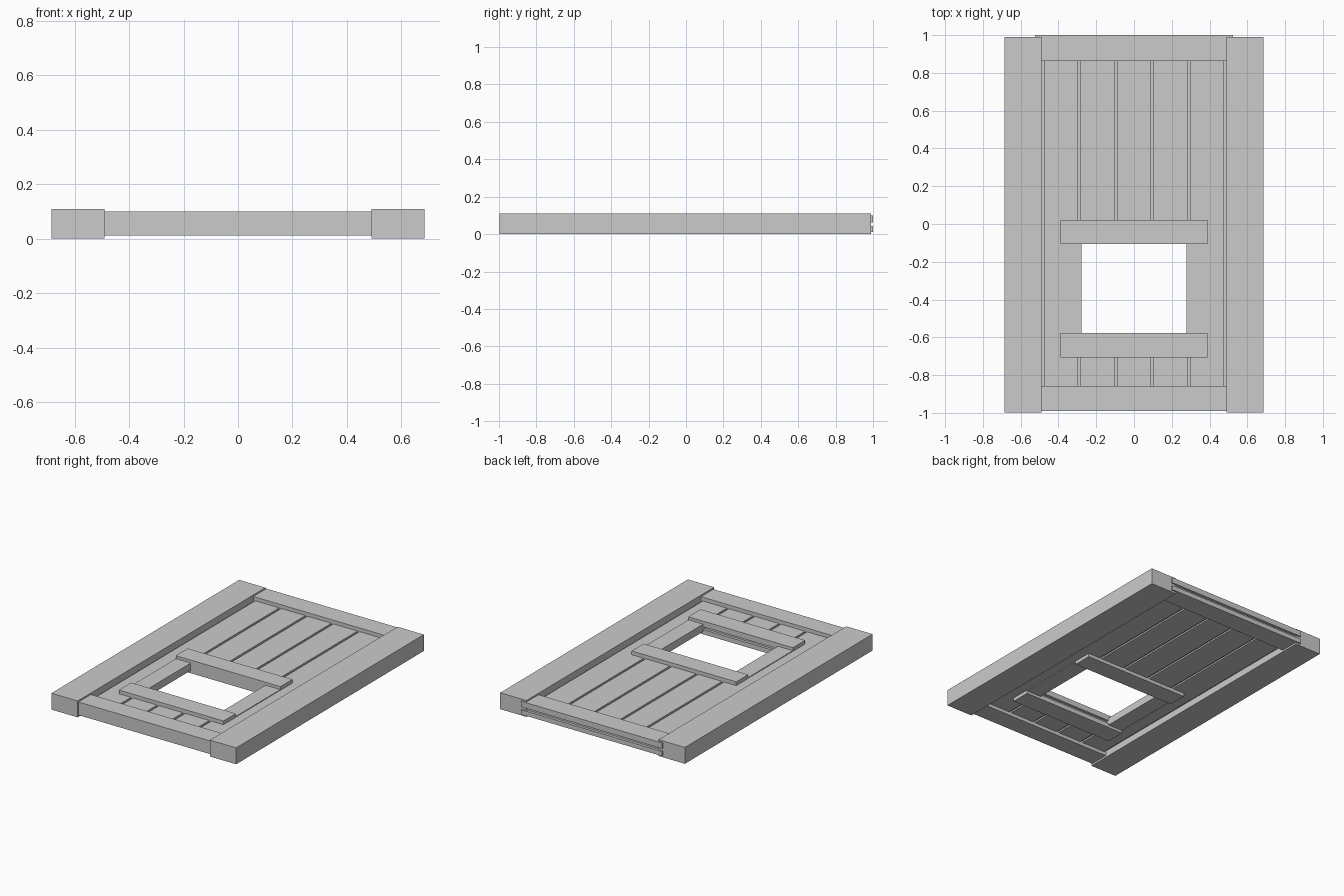
import bpy, bmesh

if "Cube" in bpy.data.objects:
    bpy.data.objects.remove(bpy.data.objects["Cube"])


def prism(name, x0, x1, profile):
    """Extrude a (y, z) outline along x."""
    bm = bmesh.new()
    ends = [[bm.verts.new((x, y, z)) for y, z in profile] for x in (x0, x1)]
    bm.faces.new(ends[0])
    bm.faces.new(ends[1])
    n = len(profile)
    for i in range(n):
        j = (i + 1) % n
        bm.faces.new((ends[0][i], ends[0][j], ends[1][j], ends[1][i]))
    bmesh.ops.recalc_face_normals(bm, faces=bm.faces)
    mesh = bpy.data.meshes.new(name)
    bm.to_mesh(mesh)
    bm.free()
    ob = bpy.data.objects.new(name, mesh)
    bpy.context.collection.objects.link(ob)
    return ob


def box(name, x0, x1, y0, y1, z0, z1):
    return prism(name, x0, x1, [(y0, z0), (y1, z0), (y1, z1), (y0, z1)])


def grooved_rail(name, half, y0, y1):
    """Cross rail with a slot along its +y edge."""
    d = y1 - 0.018
    return prism(name, -half, half, [
        (y0, 0.012), (y1, 0.012), (y1, 0.043), (d, 0.043),
        (d, 0.062), (y1, 0.062), (y1, 0.10), (y0, 0.10)])


# Side stiles and window jambs
for s, side in ((-1, "left"), (1, "right")):
    a, b = sorted((s * 0.49, s * 0.685))
    box(side + "_stile", a, b, -0.998, 0.99, 0.0, 0.11)
    a, b = sorted((s * 0.277, s * 0.387))
    box(side + "_window_jamb", a, b, -0.60, -0.09, 0.03, 0.08)

# Top and bottom rails
grooved_rail("top_rail", 0.523, 0.862, 1.0)
box("bottom_rail", -0.50, 0.50, -0.99, -0.858, 0.012, 0.10)

# Window crossbars
grooved_rail("upper_window_bar", 0.388, -0.105, 0.022)
grooved_rail("lower_window_bar", 0.388, -0.708, -0.578)

# Planks, the middle three interrupted by the window
FULL = [(-0.87, 0.87)]
SPLIT = [(-0.87, -0.62), (-0.06, 0.87)]
pitch, width = 0.1935, 0.178
for i in range(-2, 3):
    for y0, y1 in (FULL if abs(i) == 2 else SPLIT):
        c = i * pitch
        box("plank", c - width / 2, c + width / 2, y0, y1, 0.035, 0.075)

# Thin tongues closing the gaps between planks
for i in range(6):
    c = (i - 2.5) * pitch
    for y0, y1 in (SPLIT if 0 < i < 5 else FULL):
        box("plank_tongue", c - 0.012, c + 0.012, y0, y1, 0.045, 0.065)
